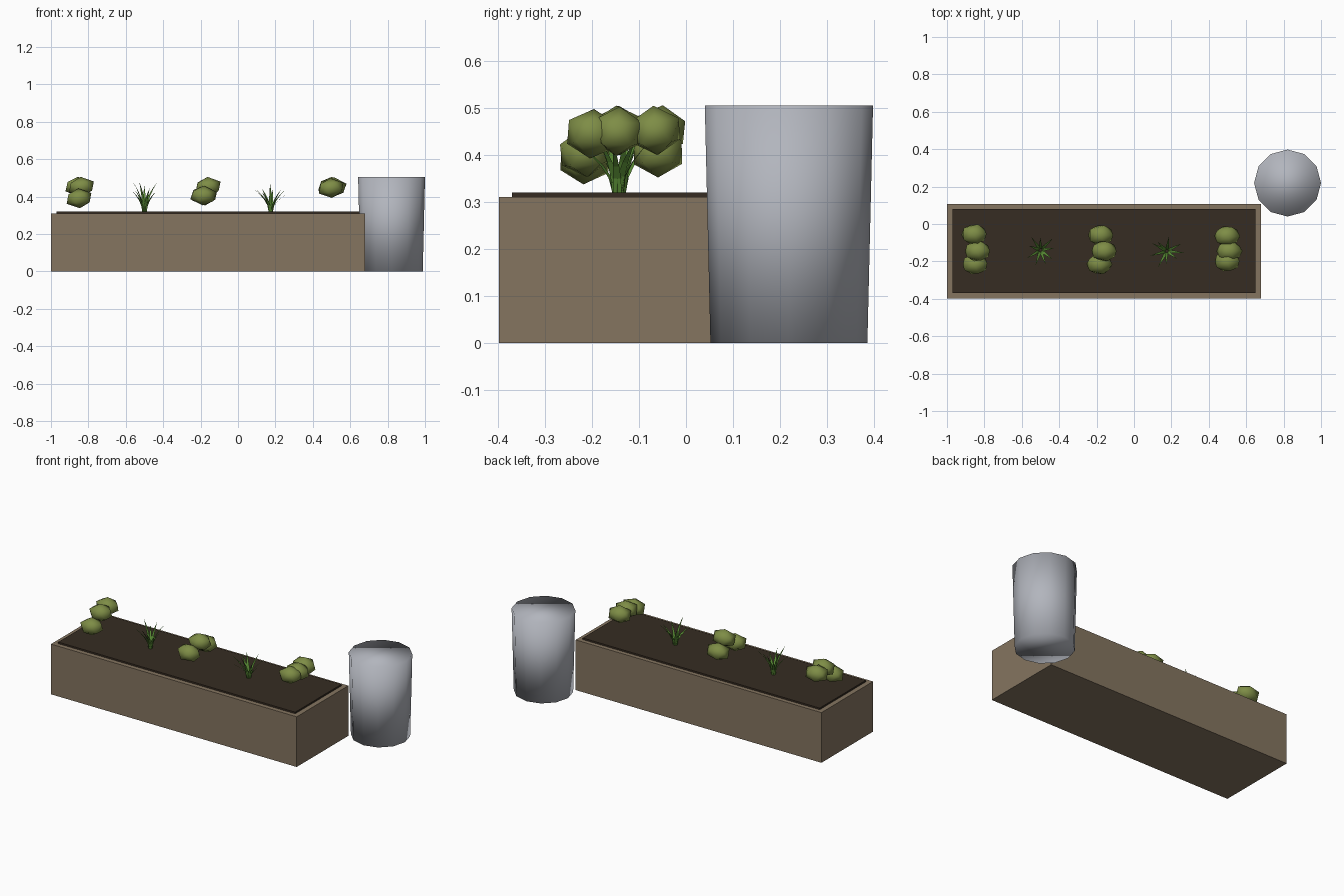
import bpy, bmesh, math, random
from mathutils import Vector, Matrix

random.seed(4)
if "Cube" in bpy.data.objects:
    bpy.data.objects.remove(bpy.data.objects["Cube"])


def material(name, rgb):
    lin = [((c / 255 + 0.055) / 1.055) ** 2.4 for c in rgb] + [1]
    m = bpy.data.materials.new(name)
    m.use_nodes = True
    m.diffuse_color = lin
    m.node_tree.nodes["Principled BSDF"].inputs["Base Color"].default_value = lin
    return m


CLAY = material("brown planter", (133, 117, 96))
SOIL = material("dark soil", (54, 44, 34))
METAL = material("grey metal", (178, 181, 189))
LEAF = material("olive leaf", (126, 141, 70))
GRASS = material("green grass", (88, 138, 52))


def finish(name, bm, mat, smooth=False):
    me = bpy.data.meshes.new(name)
    bm.to_mesh(me)
    bm.free()
    me.materials.append(mat)
    for p in me.polygons:
        p.use_smooth = smooth
    ob = bpy.data.objects.new(name, me)
    bpy.context.collection.objects.link(ob)
    return ob


def box(name, lo, hi, mat):
    lo, hi = Vector(lo), Vector(hi)
    bm = bmesh.new()
    bmesh.ops.create_cube(bm, size=1, matrix=Matrix.Translation((lo + hi) / 2)
                          @ Matrix.Diagonal((*(hi - lo), 1)))
    return finish(name, bm, mat)


# Planter and its slightly raised bed of soil
box("planter", (-1, -0.398, 0), (0.68, 0.106, 0.31), CLAY)
box("soil", (-0.97, -0.37, 0.2), (0.65, 0.08, 0.32), SOIL)

# Tapered twelve-sided bin
bm = bmesh.new()
bmesh.ops.create_cone(bm, cap_ends=True, segments=12, radius1=0.167, radius2=0.179,
                      depth=0.505, matrix=Matrix.Translation((0.821, 0.219, 0.2525)))
finish("bin", bm, METAL, smooth=True)


# Bushes made of three flattened leaf clumps
def bush(name, clumps):
    bm = bmesh.new()
    for c in clumps:
        bmesh.ops.create_icosphere(bm, subdivisions=1, radius=1,
                                   matrix=Matrix.Translation(c)
                                   @ Matrix.Rotation(random.uniform(-0.12, 0.12), 4, 'X')
                                   @ Matrix.Rotation(random.uniform(-0.1, 0.1), 4, 'Y')
                                   @ Matrix.Diagonal((0.076, 0.06, 0.053, 1)))
    finish(name, bm, LEAF, smooth=True)


bush("right_bush", [(-0.85, -0.215, 0.39), (-0.837, -0.145, 0.452), (-0.855, -0.055, 0.453)])
bush("middle_bush", [(-0.185, -0.215, 0.405), (-0.16, -0.145, 0.452), (-0.178, -0.06, 0.405)])
bush("left_bush", [(0.498, -0.2, 0.445), (0.51, -0.145, 0.45), (0.498, -0.065, 0.452)])


# Grass tufts: tapered blades that arch outwards
def tuft(name, x, y, blades=9, steps=4):
    bm = bmesh.new()
    for i in range(blades):
        a = math.tau * i / blades + random.uniform(-0.25, 0.25)
        out = Vector((math.cos(a), math.sin(a), 0))
        side = Vector((-out.y, out.x, 0))
        reach = random.uniform(0.055, 0.095)
        height = random.uniform(0.1, 0.165)
        rows = []
        for s in range(steps):
            t = s / steps
            c = Vector((x, y, 0.318 + height * t ** 0.85)) + out * (0.008 + reach * t ** 1.6)
            w = 0.009 * (1 - t * t)
            rows.append([bm.verts.new(c - side * w), bm.verts.new(c + side * w)])
        tip = bm.verts.new(Vector((x, y, 0.318 + height)) + out * (0.008 + reach))
        for (p, q), (r, s) in zip(rows, rows[1:]):
            bm.faces.new((p, q, s, r))
        bm.faces.new((*rows[-1], tip))
    finish(name, bm, GRASS)


tuft("right_grass", -0.5, -0.14)
tuft("left_grass", 0.175, -0.145)
